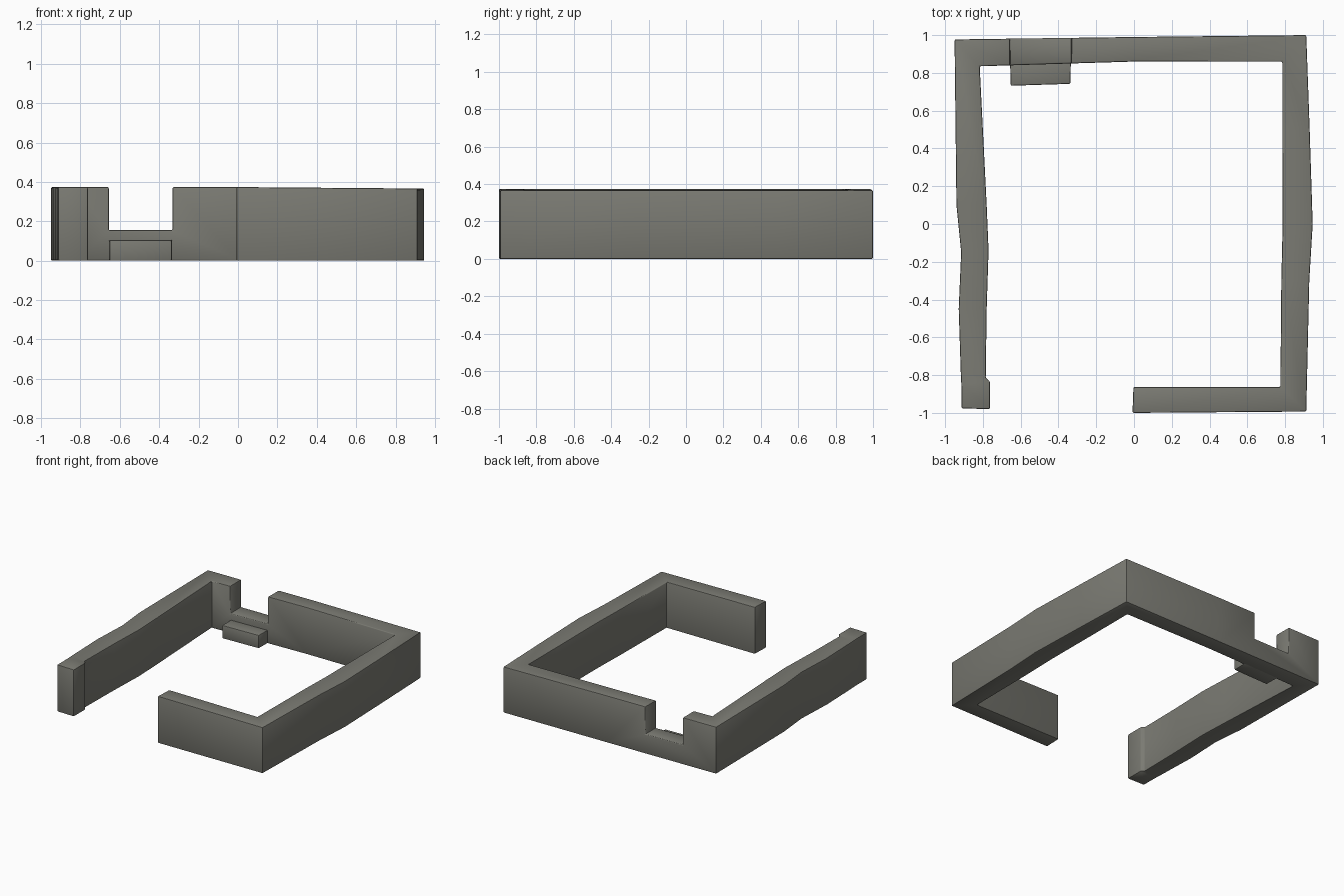
import bpy, bmesh

if "Cube" in bpy.data.objects:
    bpy.data.objects.remove(bpy.data.objects["Cube"])

stone = bpy.data.materials.new("grey_stone")
stone.diffuse_color = (0.195, 0.195, 0.17, 1)
stone.use_nodes = True
stone.node_tree.nodes["Principled BSDF"].inputs["Base Color"].default_value = stone.diffuse_color


def strip_solid(name, pairs, z0, top):
    """Closed solid swept through (outer, inner) plan points."""
    bm = bmesh.new()
    rings = []
    for o, i in pairs:
        rings.append([bm.verts.new((o[0], o[1], z0)), bm.verts.new((i[0], i[1], z0)),
                      bm.verts.new((i[0], i[1], top(i[0]))), bm.verts.new((o[0], o[1], top(o[0])))])
    for a, b in zip(rings, rings[1:]):
        for k in range(4):
            n = (k + 1) % 4
            bm.faces.new((a[k], a[n], b[n], b[k]))
    bm.faces.new(rings[0])
    bm.faces.new(rings[-1][::-1])
    bmesh.ops.recalc_face_normals(bm, faces=bm.faces)
    me = bpy.data.meshes.new(name)
    bm.to_mesh(me)
    bm.free()
    ob = bpy.data.objects.new(name, me)
    me.materials.append(stone)
    bpy.context.collection.objects.link(ob)
    return ob


def finish(ob, width):
    """Softened edges with smooth shading."""
    bpy.ops.object.select_all(action='DESELECT')
    ob.select_set(True)
    bpy.context.view_layer.objects.active = ob
    for m in list(ob.modifiers):
        bpy.ops.object.modifier_apply(modifier=m.name)
    bev = ob.modifiers.new("soft_edges", 'BEVEL')
    bev.width = width
    bev.segments = 2
    bev.limit_method = 'ANGLE'
    bev.angle_limit = 0.6
    bpy.ops.object.modifier_apply(modifier=bev.name)
    bpy.ops.object.shade_smooth_by_angle(angle=0.6)


# Wall: from the left front end, round the back, to the right front end
wall = strip_solid("wall", [
    ((-0.913, -0.976), (-0.763, -0.98)),
    ((-0.914, -0.85), (-0.763, -0.832)),
    ((-0.917, -0.79), (-0.785, -0.815)),
    ((-0.928, -0.45), (-0.78, -0.45)),
    ((-0.915, -0.15), (-0.77, -0.14)),
    ((-0.94, 0.1), (-0.78, 0.1)),
    ((-0.95, 0.977), (-0.817, 0.835)),
    ((0.0, 0.99), (0.0, 0.86)),
    ((0.912, 1.0), (0.785, 0.86)),
    ((0.93, 0.5), (0.785, 0.5)),
    ((0.946, 0.0), (0.787, 0.0)),
    ((0.928, -0.3), (0.78, -0.3)),
    ((0.912, -0.993), (0.775, -0.863)),
    ((-0.008, -1.0), (-0.003, -0.863)),
], 0.0, lambda x: 0.374 - 0.008 * max(0, x))

# Doorway notch in the back wall
cutter = strip_solid("notch_cutter", [((-0.66, 1.2), (-0.655, 0.7)),
                                      ((-0.328, 1.2), (-0.334, 0.7))],
                     0.155, lambda x: 0.6)
cutter.hide_render = True
mod = wall.modifiers.new("notch", 'BOOLEAN')
mod.operation = 'DIFFERENCE'
mod.solver = 'EXACT'
mod.object = cutter
finish(wall, 0.007)
bpy.data.objects.remove(cutter)

# Step inside the doorway
step = strip_solid("door_step", [((-0.656, 0.86), (-0.653, 0.732)),
                                 ((-0.334, 0.87), (-0.337, 0.742))],
                   0.0, lambda x: 0.105)
finish(step, 0.007)
